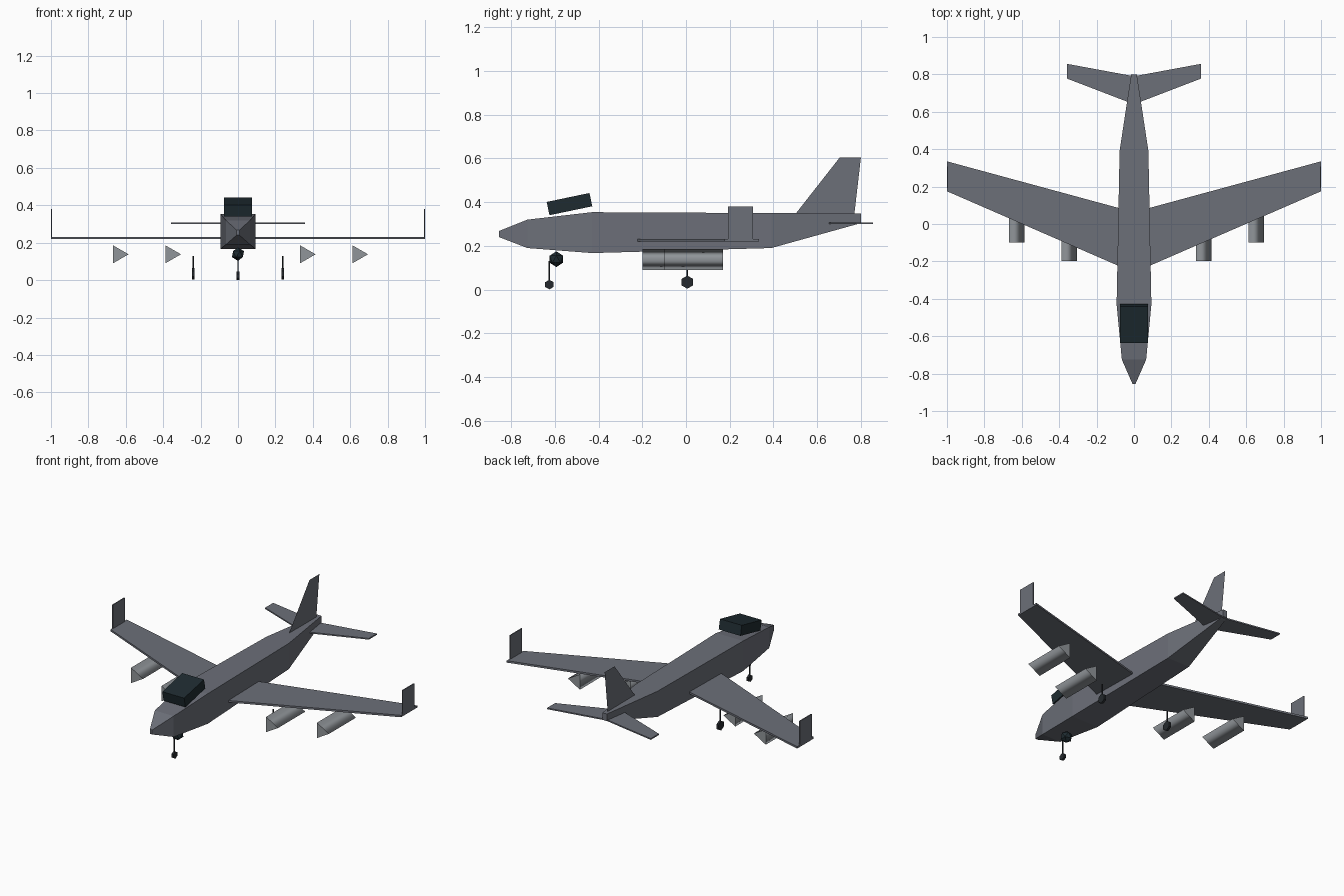
import bpy, bmesh
from math import radians, pi
from mathutils import Matrix, Vector

cube = bpy.data.objects.get("Cube")
if cube:
    bpy.data.objects.remove(cube)


def make_material(name, rgb):
    mat = bpy.data.materials.new(name)
    mat.use_nodes = True
    mat.diffuse_color = (*rgb, 1)
    mat.node_tree.nodes["Principled BSDF"].inputs["Base Color"].default_value = (*rgb, 1)
    return mat


HULL = make_material("hull grey", (0.15, 0.16, 0.19))
ENGINE = make_material("engine silver", (0.28, 0.30, 0.32))
GLASS = make_material("canopy dark teal", (0.013, 0.024, 0.03))
RUBBER = make_material("gear dark grey", (0.018, 0.022, 0.026))


def finish(name, bm, mat):
    bmesh.ops.recalc_face_normals(bm, faces=bm.faces)
    mesh = bpy.data.meshes.new(name)
    bm.to_mesh(mesh)
    bm.free()
    mesh.materials.append(mat)
    obj = bpy.data.objects.new(name, mesh)
    bpy.context.collection.objects.link(obj)
    return obj


def slab(name, outline, offset, mat):
    """Flat outline thickened by the offset vector."""
    bm = bmesh.new()
    face = bm.faces.new([bm.verts.new(p) for p in outline])
    extruded = bmesh.ops.extrude_face_region(bm, geom=[face], use_keep_orig=True)["geom"]
    bmesh.ops.translate(bm, vec=offset, verts=[v for v in extruded if isinstance(v, bmesh.types.BMVert)])
    return finish(name, bm, mat)


def prism(name, sides, radius, length, axis, centre, mat, turn=0.0):
    """Cylinder with few sides along an axis."""
    bm = bmesh.new()
    aim = Vector(axis).to_track_quat("Z", "Y").to_matrix().to_4x4()
    bmesh.ops.create_cone(bm, cap_ends=True, segments=sides, radius1=radius, radius2=radius,
                          depth=length, matrix=Matrix.Translation(centre) @ aim @ Matrix.Rotation(turn, 4, "Z"))
    return finish(name, bm, mat)


def box(name, size, centre, mat, tilt=0.0):
    bm = bmesh.new()
    bmesh.ops.create_cube(bm, size=1, matrix=Matrix.Translation(centre)
                          @ Matrix.Rotation(tilt, 4, "X") @ Matrix.Diagonal((*size, 1)))
    return finish(name, bm, mat)


# Fuselage: rectangular stations of (y, half width, bottom, top)
stations = [(-0.855, 0.008, 0.24, 0.268), (-0.725, 0.065, 0.19, 0.32), (-0.43, 0.093, 0.167, 0.354),
            (0.39, 0.077, 0.19, 0.35), (0.80, 0.015, 0.304, 0.348)]
bm = bmesh.new()
rings = [[bm.verts.new((x, y, z)) for x, z in ((-w, lo), (w, lo), (w, hi), (-w, hi))]
         for y, w, lo, hi in stations]
for a, b in zip(rings, rings[1:]):
    for i in range(4):
        j = (i + 1) % 4
        bm.faces.new((a[i], a[j], b[j], b[i]))
bm.faces.new(rings[0])
bm.faces.new(rings[-1])
finish("fuselage", bm, HULL)

# Tail fin: single sheet
bm = bmesh.new()
bm.faces.new([bm.verts.new((0, y, z)) for y, z in ((0.5, 0.345), (0.77, 0.345), (0.80, 0.604), (0.703, 0.604))])
finish("tail_fin", bm, HULL)

# Canopy and nose pod
box("canopy", (0.15, 0.2, 0.062), (0, -0.533, 0.391), GLASS, radians(11.8))
bm = bmesh.new()
bmesh.ops.create_icosphere(bm, subdivisions=1, radius=0.036, matrix=Matrix.Translation((0, -0.593, 0.139)))
finish("nose_pod", bm, GLASS)

# Wings, winglets, tailplanes, engines and main gear on both sides
for side, s in (("left", 1), ("right", -1)):
    slab(side + "_wing", [(s * x, y, 0.219) for x, y in
                          ((0.05, -0.238), (1.0, 0.175), (1.0, 0.335), (0.05, 0.077))], (0, 0, 0.012), HULL)
    box(side + "_winglet", (0.006, 0.115, 0.16), (s * 0.997, 0.249, 0.299), HULL)
    slab(side + "_tailplane", [(s * x, y, 0.300) for x, y in
                               ((0.0, 0.64), (0.357, 0.777), (0.357, 0.856), (0.0, 0.79))], (0, 0, 0.008), HULL)
    for label, x, y in (("inner", 0.36, -0.065), ("outer", 0.64, 0.035)):
        engine = prism(f"{side}_{label}_engine", 3, 0.055, 0.267, (0, 1, 0), (s * x, y, 0.138), ENGINE)
        # Point one corner toward +x, with rounded shading on the long sides
        tip = max(engine.data.vertices, key=lambda v: v.co.z).co.copy()
        centre = Vector((s * x, y, 0.138))
        angle = Vector((tip.x - centre.x, tip.z - centre.z)).angle_signed(Vector((1, 0)))
        engine.data.transform(Matrix.Translation(centre) @ Matrix.Rotation(angle, 4, "Y")
                              @ Matrix.Translation(-centre))
        for poly in engine.data.polygons:
            poly.use_smooth = len(poly.vertices) == 4


def gear(name, x, y, wheel_z, radius, strut_top):
    wheel = prism(name + "_wheel", 6, radius, 0.014, (1, 0, 0), (x, y, wheel_z), RUBBER)
    # Stand the hexagon on a corner
    if max(v.co.z for v in wheel.data.vertices) - wheel_z < radius * 0.95:
        pivot = Vector((x, y, wheel_z))
        wheel.data.transform(Matrix.Translation(pivot) @ Matrix.Rotation(pi / 6, 4, "X")
                             @ Matrix.Translation(-pivot))
    prism(name + "_strut", 6, 0.004, strut_top - wheel_z, (0, 0, 1),
          (x, y, (strut_top + wheel_z) / 2), RUBBER)


gear("nose_gear", 0, -0.625, 0.023, 0.022, 0.13)
for side, s in (("left", 1), ("right", -1)):
    gear(side + "_main_gear", s * 0.239, 0.006, 0.034, 0.03, 0.13)
